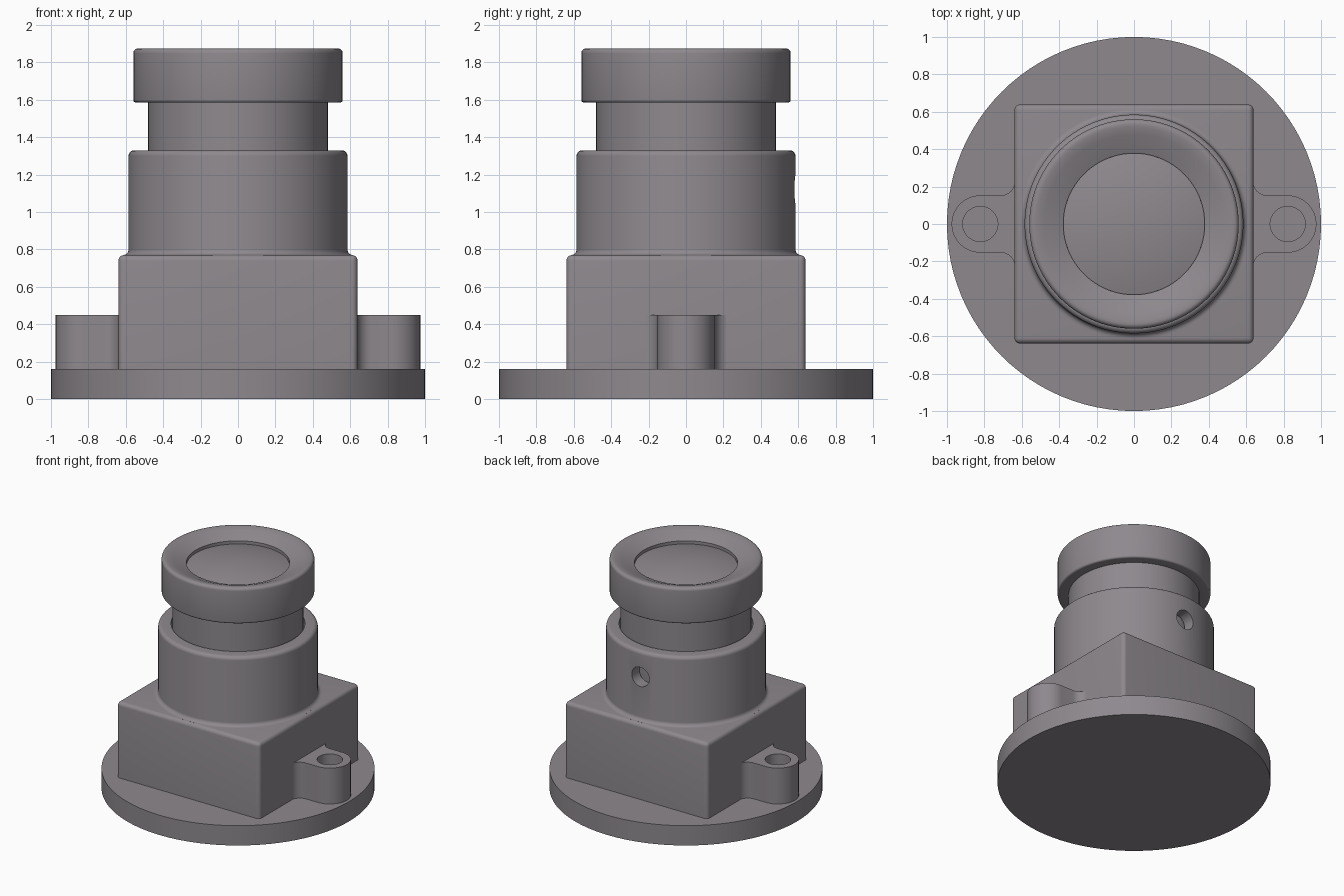
import bpy, bmesh
from math import sin, cos, pi, radians

if "Cube" in bpy.data.objects:
    bpy.data.objects.remove(bpy.data.objects["Cube"])

SEG = 96

# Dark warm-grey plastic shared by all parts
plastic = bpy.data.materials.new("dark_plastic")
plastic.diffuse_color = (0.27, 0.25, 0.27, 1)
plastic.use_nodes = True
plastic.node_tree.nodes["Principled BSDF"].inputs["Base Color"].default_value = plastic.diffuse_color


def finish(name, bm):
    bmesh.ops.remove_doubles(bm, verts=bm.verts, dist=1e-5)
    bmesh.ops.recalc_face_normals(bm, faces=bm.faces)
    me = bpy.data.meshes.new(name)
    bm.to_mesh(me)
    bm.free()
    ob = bpy.data.objects.new(name, me)
    bpy.context.collection.objects.link(ob)
    return ob


def select(ob):
    bpy.ops.object.select_all(action='DESELECT')
    ob.select_set(True)
    bpy.context.view_layer.objects.active = ob


def smooth(ob, angle=32):
    select(ob)
    bpy.ops.object.shade_smooth_by_angle(angle=radians(angle))
    ob.data.materials.clear()
    ob.data.materials.append(plastic)


def arc(cx, cy, r, a0, a1, n=6):
    return [(cx + r * cos(radians(a0 + (a1 - a0) * i / n)),
             cy + r * sin(radians(a0 + (a1 - a0) * i / n))) for i in range(n + 1)]


def lathe(name, profile, closed=False):
    bm = bmesh.new()
    vs = [bm.verts.new((r, 0, z)) for r, z in profile]
    pairs = list(zip(vs, vs[1:])) + ([(vs[-1], vs[0])] if closed else [])
    es = [bm.edges.new(p) for p in pairs]
    bmesh.ops.spin(bm, geom=vs + es, cent=(0, 0, 0), axis=(0, 0, 1),
                   angle=2 * pi, steps=SEG)
    return finish(name, bm)


def prism(name, outline, z0, z1):
    bm = bmesh.new()
    face = bm.faces.new([bm.verts.new((x, y, z0)) for x, y in outline])
    up = bmesh.ops.extrude_face_region(bm, geom=[face], use_keep_orig=True)
    bmesh.ops.translate(bm, vec=(0, 0, z1 - z0),
                        verts=[v for v in up['geom'] if isinstance(v, bmesh.types.BMVert)])
    return finish(name, bm)


def drill(ob, loc, r, depth, rot=(0, 0, 0)):
    bpy.ops.mesh.primitive_cylinder_add(vertices=48, radius=r, depth=depth,
                                        location=loc, rotation=rot)
    cutter = bpy.context.object
    mod = ob.modifiers.new("hole", 'BOOLEAN')
    mod.operation, mod.solver, mod.object = 'DIFFERENCE', 'EXACT', cutter
    select(ob)
    bpy.ops.object.modifier_apply(modifier=mod.name)
    bpy.data.objects.remove(cutter)


# Round base plate
smooth(lathe("base_plate", [(0, 0), (1, 0), (1, 0.16), (0, 0.16)]))

# Square housing with softened top and corner edges
bpy.ops.mesh.primitive_cube_add(size=1, location=(0, 0, 0.465))
housing = bpy.context.object
housing.name = "housing"
housing.scale = (1.278, 1.278, 0.61)
bpy.ops.object.transform_apply(location=True, scale=True)
bm = bmesh.new()
bm.from_mesh(housing.data)
edges = [e for e in bm.edges if max(v.co.z for v in e.verts) > 0.5]
bmesh.ops.bevel(bm, geom=edges, offset=0.03, segments=5, profile=0.5, affect='EDGES')
bm.to_mesh(housing.data)
bm.free()
smooth(housing)

# Mounting ears: rounded tab with filleted root and screw hole, mirrored
outline = ([(0.60, -0.225)] + arc(0.712, -0.228, 0.075, 180, 90)
           + arc(0.822, 0, 0.153, -90, 90, 32)
           + arc(0.712, 0.228, 0.075, -90, -180) + [(0.60, 0.225)])
ears = prism("mounting_ears", outline, 0.15, 0.45)
drill(ears, (0.822, 0, 0.3), 0.094, 0.6)
ears.modifiers.new("mirror", 'MIRROR')
smooth(ears)

# Lens holder tube with root fillet, rounded rim and rear set-screw hole
holder = lathe("lens_holder",
               [(0.49, 0.75), (0.612, 0.75)] + arc(0.615, 0.80, 0.03, -90, -180)
               + arc(0.555, 1.30, 0.03, 0, 90) + [(0.49, 1.33)], closed=True)
drill(holder, (0, 0.6, 1.12), 0.078, 0.4, (pi / 2, 0, 0))
smooth(holder)

# Lens barrel: neck and wide front ring with dished rim
smooth(lathe("lens_barrel",
             [(0, 0.76), (0.48, 0.76), (0.48, 1.585)]
             + arc(0.545, 1.60, 0.015, -90, 0, 4)
             + arc(0.535, 1.849, 0.025, 0, 90)
             + [(0.52, 1.873), (0.48, 1.862), (0.378, 1.82), (0.378, 1.78), (0, 1.78)]))

# Domed front glass
R = 1.6
dome = [(R * sin(a), 1.795 - (R * R - 0.378 ** 2) ** 0.5 + R * cos(a))
        for a in [0.2385 * i / 12 for i in range(13)]]
smooth(lathe("front_lens", dome + [(0.378, 1.77), (0, 1.77)]))
